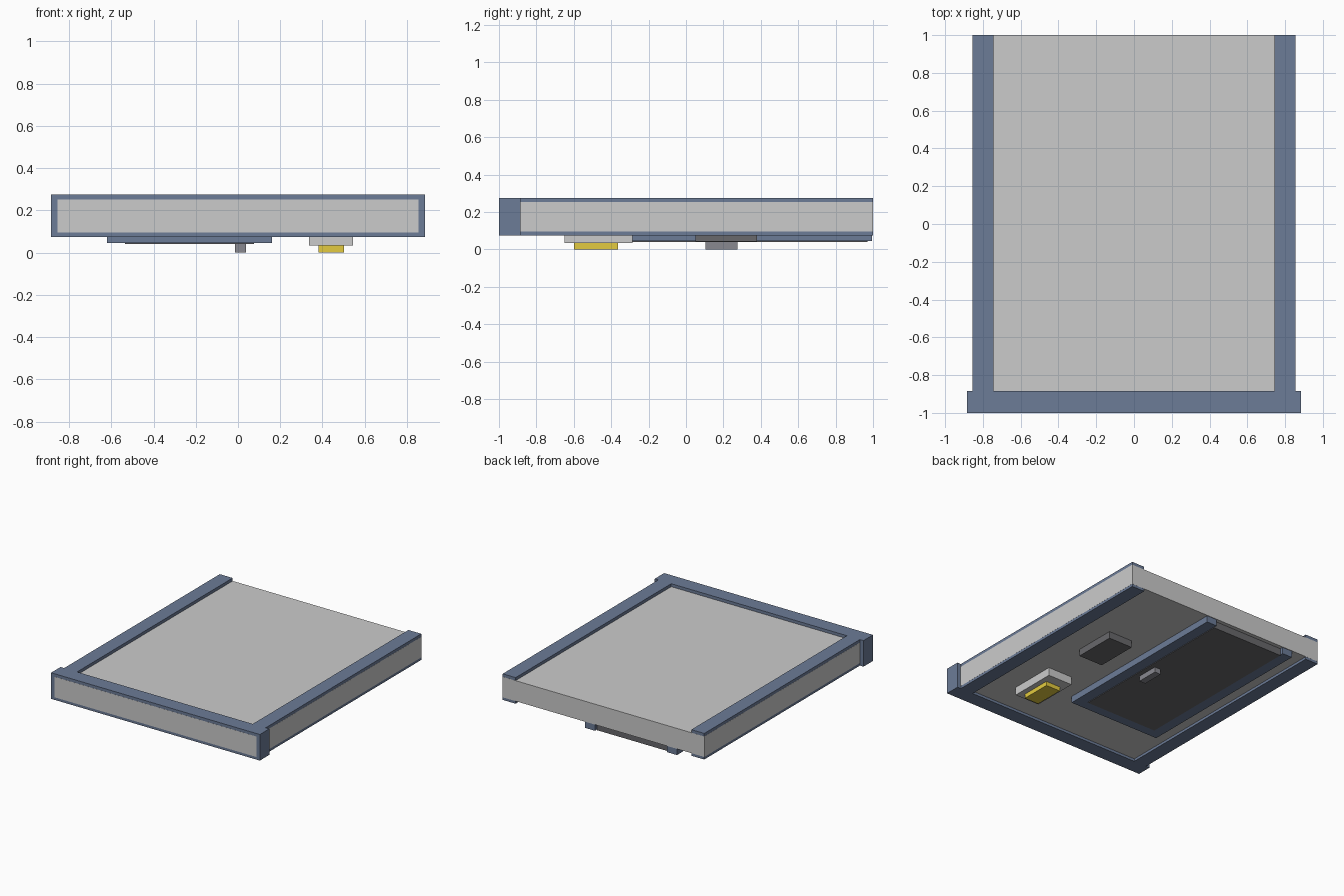
import bpy

if "Cube" in bpy.data.objects:
    bpy.data.objects.remove(bpy.data.objects["Cube"])


def material(name, r, g, b):
    m = bpy.data.materials.new(name)
    m.diffuse_color = (r, g, b, 1)
    m.use_nodes = True
    m.node_tree.nodes["Principled BSDF"].inputs["Base Color"].default_value = m.diffuse_color
    return m


BLUE = material("blue_trim", 0.15, 0.20, 0.31)
DARK = material("dark_grey", 0.14, 0.14, 0.15)
METAL = material("handle_metal", 0.25, 0.25, 0.28)
YELLOW = material("yellow_lamp", 0.77, 0.60, 0.05)


def box(name, x, y, z, mat=None):
    """Box from (min, max) ranges on each axis."""
    bpy.ops.mesh.primitive_cube_add(
        size=1, location=[(a + b) / 2 for a, b in (x, y, z)])
    ob = bpy.context.object
    ob.name = name
    ob.scale = [b - a for a, b in (x, y, z)]
    bpy.ops.object.transform_apply(location=False, rotation=False, scale=True)
    if mat:
        ob.data.materials.append(mat)
    return ob


# Wall slab, a hair proud of the trim so coplanar faces stay clean
box("wall_slab", (-0.855, 0.855), (-1, 1), (0.095, 0.252))

# Border: cross beam and two side posts
TRIM_Z = (0.075, 0.275)
box("top_beam", (-0.885, 0.885), (-0.9993, -0.885), TRIM_Z, BLUE)
for side, name in ((-1, "left_post"), (1, "right_post")):
    x = sorted((side * 0.745, side * 0.8543))
    box(name, x, (-0.885, 0.9993), TRIM_Z, BLUE)

# Door surround: two jambs and a lintel, open at the threshold
JAMB_Z = (0.045, 0.1)
box("door_jamb_left", (-0.62, -0.535), (-0.41, 0.995), JAMB_Z, BLUE)
box("door_jamb_right", (0.075, 0.16), (-0.41, 0.995), JAMB_Z, BLUE)
box("door_lintel", (-0.62, 0.16), (-0.495, -0.41), JAMB_Z, BLUE)

# Door leaf and handle
box("door", (-0.535, 0.075), (-0.415, 0.97), (0.04, 0.1), DARK)
box("door_handle", (-0.015, 0.038), (0.105, 0.275), (0.0, 0.045), METAL)

# Control panel beside the door
box("wall_panel", (0.34, 0.545), (0.05, 0.38), (0.042, 0.1), DARK)

# Lamp housing and lamp
box("lamp_housing", (0.337, 0.545), (-0.65, -0.285), (0.033, 0.1))
box("lamp", (0.38, 0.503), (-0.6, -0.363), (0.0, 0.04), YELLOW)
